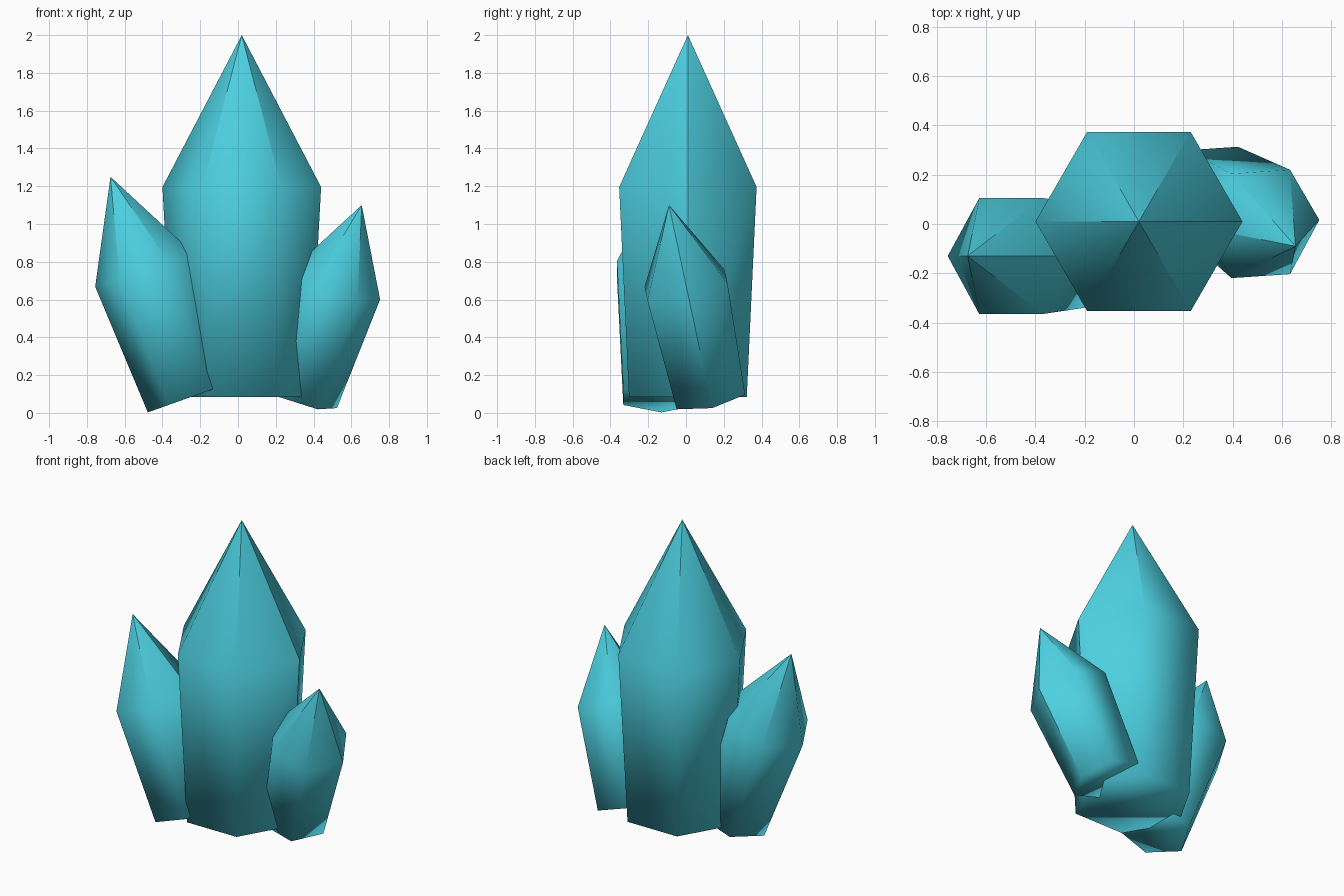
import bpy
import bmesh
from math import cos, sin, tau
from mathutils import Vector

cube = bpy.data.objects.get("Cube")
if cube:
    bpy.data.objects.remove(cube, do_unlink=True)

SIDES = 6
SHOULDER = 0.58       # share of the length where the tip begins
BASE_TAPER = 0.857    # base radius compared with the shoulder radius

colour = (0.074, 0.631, 0.753, 1.0)
crystal_mat = bpy.data.materials.new("turquoise crystal")
crystal_mat.use_nodes = True
crystal_mat.diffuse_color = colour
crystal_mat.node_tree.nodes["Principled BSDF"].inputs["Base Color"].default_value = colour


def crystal(name, base, tip, radius):
    """Six-sided tapered shaft with a pointed tip, along base -> tip."""
    base, tip = Vector(base), Vector(tip)
    axis = (tip - base).normalized()
    x_dir = Vector((1, 0, 0))
    u = (x_dir - axis * x_dir.dot(axis)).normalized()
    v = axis.cross(u)

    bm = bmesh.new()

    def ring(centre, r):
        angles = [tau * i / SIDES for i in range(SIDES)]
        return [bm.verts.new(centre + (u * cos(a) + v * sin(a)) * r) for a in angles]

    low = ring(base, radius * BASE_TAPER)
    high = ring(base.lerp(tip, SHOULDER), radius)
    apex = bm.verts.new(tip)
    for i in range(SIDES):
        j = (i + 1) % SIDES
        bm.faces.new((low[i], low[j], high[j], high[i]))
        bm.faces.new((high[i], high[j], apex))
    bm.faces.new(low[::-1])

    # Soft facets, crisp ridges at the point and one seam along the shaft
    for face in bm.faces:
        face.smooth = True
    for edge in apex.link_edges:
        edge.smooth = False
    bm.edges.get((low[0], high[0])).smooth = False

    mesh = bpy.data.meshes.new(name)
    bm.to_mesh(mesh)
    bm.free()
    mesh.materials.append(crystal_mat)
    obj = bpy.data.objects.new(name, mesh)
    bpy.context.collection.objects.link(obj)
    return obj


# Tall upright crystal with a smaller one leaning out on each side
crystal("centre_crystal", (0.02, 0.01, 0.085), (0.02, 0.01, 2.0), 0.42)
crystal("right_crystal", (-0.258, -0.13, 0.081), (-0.675, -0.13, 1.25), 0.272)
crystal("left_crystal", (0.32, 0.125, 0.09), (0.655, -0.09, 1.10), 0.25)
